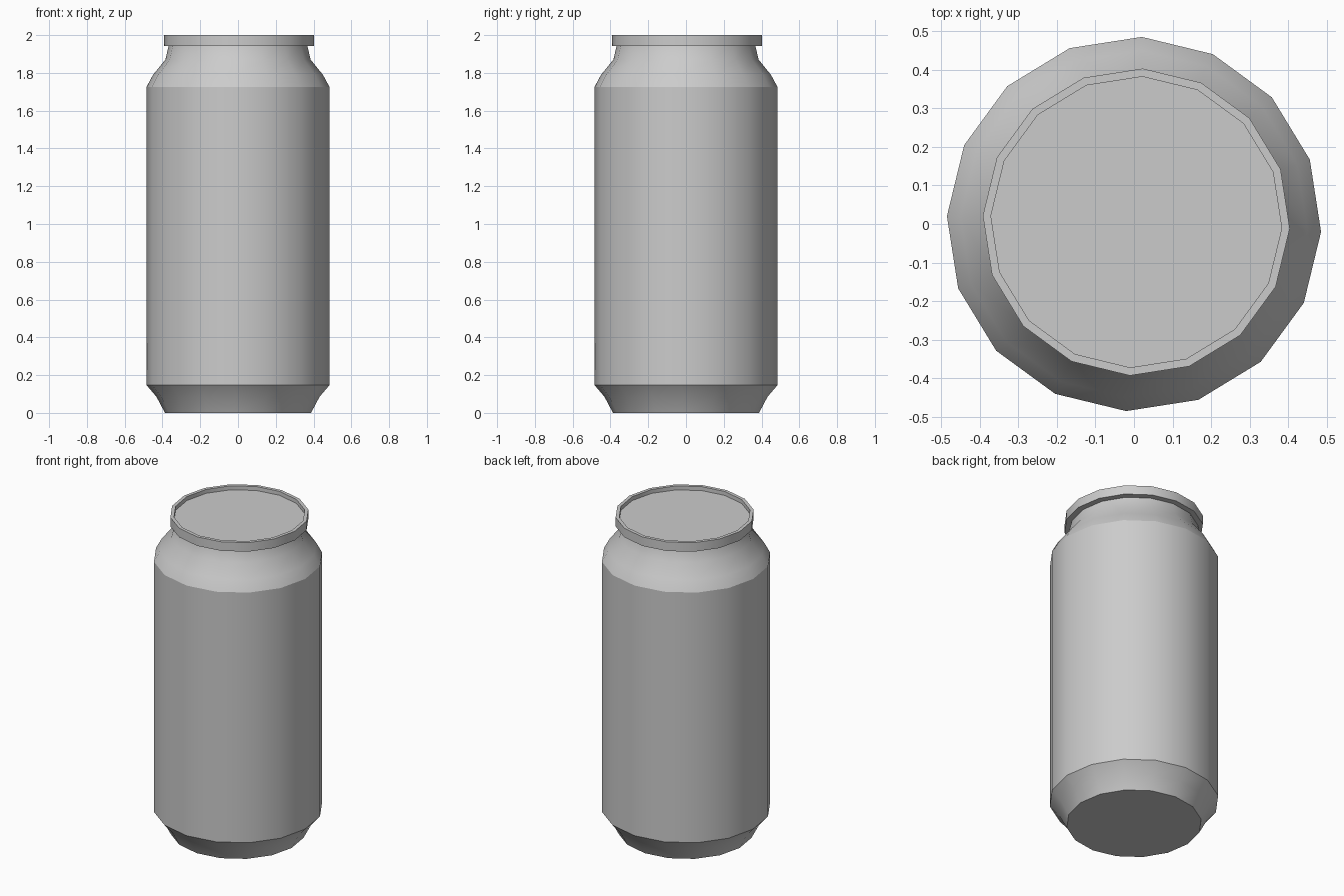
import bpy, bmesh, math

if "Cube" in bpy.data.objects:
    bpy.data.objects.remove(bpy.data.objects["Cube"])

SIDES = 16
TURN = math.radians(-2.4)


def lathe(name, profile, center=(0, 0), cap_start=False, cap_end=False, closed=False):
    """Revolve (radius, z) points, listed bottom to top on the outside."""
    bm = bmesh.new()
    rings = []
    for r, z in profile:
        ring = []
        for i in range(SIDES):
            a = TURN + 2 * math.pi * i / SIDES
            ring.append(bm.verts.new((center[0] + r * math.cos(a),
                                      center[1] + r * math.sin(a), z)))
        rings.append(ring)
    pairs = list(zip(rings, rings[1:]))
    if closed:
        pairs.append((rings[-1], rings[0]))
    for lo, hi in pairs:
        for i in range(SIDES):
            j = (i + 1) % SIDES
            bm.faces.new((lo[i], lo[j], hi[j], hi[i]))
    if cap_start:
        bm.faces.new(rings[0][::-1])
    if cap_end:
        bm.faces.new(rings[-1])
    mesh = bpy.data.meshes.new(name)
    bm.to_mesh(mesh)
    bm.free()
    obj = bpy.data.objects.new(name, mesh)
    bpy.context.collection.objects.link(obj)
    bpy.ops.object.select_all(action='DESELECT')
    obj.select_set(True)
    bpy.context.view_layer.objects.active = obj
    bpy.ops.object.shade_smooth_by_angle(angle=math.radians(35))
    return obj


# Tapered base with flat underside
lathe("can_base", [(0.387, 0), (0.432, 0.085), (0.485, 0.147)], cap_start=True)

# Straight side wall
lathe("can_body", [(0.485, 0.147), (0.485, 1.725)])

# Shoulder narrowing to the neck
lathe("can_shoulder", [(0.485, 1.725), (0.45, 1.79), (0.385, 1.87), (0.367, 1.945)])

# Raised rim and recessed lid, very slightly off centre
RIM_CENTER = (0.006, 0.005)
lathe("rim", [(0.355, 1.943), (0.398, 1.943), (0.398, 2.0), (0.377, 2.0),
              (0.377, 1.975)], RIM_CENTER, cap_end=True)
